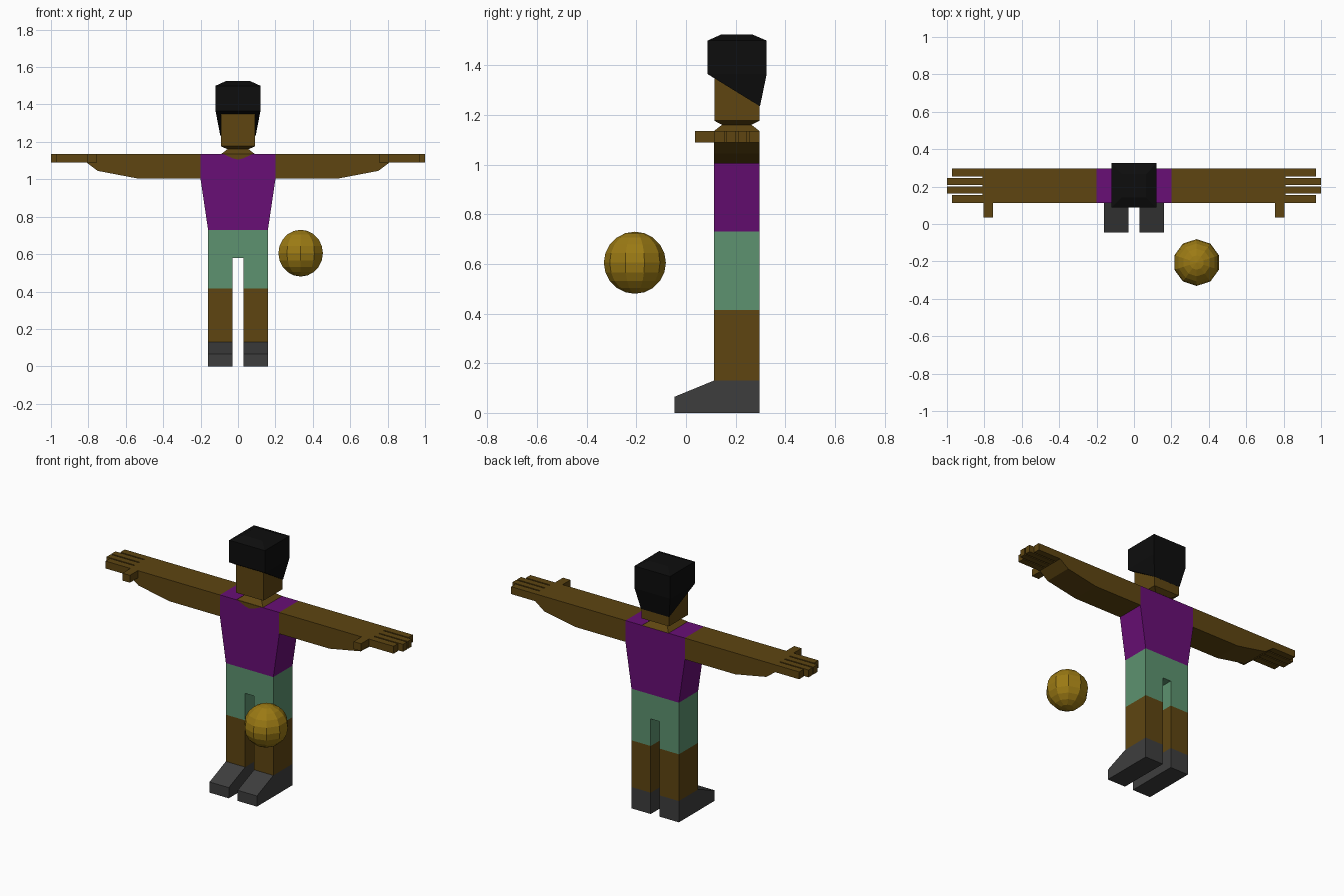
import bpy, bmesh, math

if "Cube" in bpy.data.objects:
    bpy.data.objects.remove(bpy.data.objects["Cube"])


def material(name, rgb):
    m = bpy.data.materials.new(name)
    m.diffuse_color = (*rgb, 1)
    m.use_nodes = True
    m.node_tree.nodes["Principled BSDF"].inputs["Base Color"].default_value = m.diffuse_color
    return m


SKIN = material("brown_skin", (0.112, 0.060, 0.0056))
SHIRT = material("purple_cloth", (0.140, 0.0045, 0.180))
SHORTS = material("green_cloth", (0.110, 0.290, 0.160))
SHOE = material("dark_grey", (0.048, 0.048, 0.048))
HAIR = material("black_hair", (0.004, 0.004, 0.004))
BALL = material("gold_ball", (0.330, 0.195, 0.007))

Y0, Y1 = 0.112, 0.297   # front and back of the body
YM = (Y0 + Y1) / 2


def finish(name, bm, mat):
    bmesh.ops.recalc_face_normals(bm, faces=bm.faces)
    me = bpy.data.meshes.new(name)
    bm.to_mesh(me)
    bm.free()
    me.materials.append(mat)
    ob = bpy.data.objects.new(name, me)
    bpy.context.collection.objects.link(ob)
    return ob


def prism(name, profile, axis, lo, hi, mat):
    """Extrude a 2D profile, (x, z) along y or (y, z) along x."""
    bm = bmesh.new()
    if axis == 'y':
        verts = [bm.verts.new((a, lo, b)) for a, b in profile]
        step = (0, hi - lo, 0)
    else:
        verts = [bm.verts.new((lo, a, b)) for a, b in profile]
        step = (hi - lo, 0, 0)
    face = bm.faces.new(verts)
    ext = bmesh.ops.extrude_face_region(bm, geom=[face])
    moved = [g for g in ext["geom"] if isinstance(g, bmesh.types.BMVert)]
    bmesh.ops.translate(bm, verts=moved, vec=step)
    return finish(name, bm, mat)


def box(name, x, y, z, mat):
    return prism(name, [(x[0], z[0]), (x[1], z[0]), (x[1], z[1]), (x[0], z[1])],
                 'y', y[0], y[1], mat)


def loft(name, levels, mat):
    """Stack rectangles given as (half width, y front, y back, z front, z back)."""
    bm = bmesh.new()
    rings = []
    for w, a, b, za, zb in levels:
        rings.append([bm.verts.new(p) for p in
                      ((-w, a, za), (w, a, za), (w, b, zb), (-w, b, zb))])
    bm.faces.new(rings[0])
    bm.faces.new(rings[-1])
    for r, s in zip(rings, rings[1:]):
        for i in range(4):
            j = (i + 1) % 4
            bm.faces.new((r[i], r[j], s[j], s[i]))
    return finish(name, bm, mat)


def mirrored(profile, s):
    return [(s * a, b) for a, b in profile]


# Torso with a shallow neckline plate
prism("shirt", [(-0.16, 0.73), (0.16, 0.73), (0.2, 1.0), (0.2, 1.135),
                (-0.2, 1.135), (-0.2, 1.0)], 'y', Y0, Y1, SHIRT)
prism("neckline", [(-0.08, 1.136), (-0.03, 1.113), (0, 1.105), (0.03, 1.113),
                   (0.08, 1.136)], 'y', Y0 - 0.002, Y0 + 0.004, SKIN)

# Shorts in one piece with the gap between the legs
prism("shorts", [(-0.16, 0.415), (-0.03, 0.415), (-0.03, 0.58), (0.03, 0.58),
                 (0.03, 0.415), (0.16, 0.415), (0.16, 0.73), (-0.16, 0.73)],
      'y', Y0, Y1, SHORTS)

# Neck and head
loft("neck", [(0.09, Y0, Y1, 1.135, 1.135),
              (0.055, 0.147, 0.262, 1.162, 1.162)], SKIN)
loft("head", [(0.055, 0.147, 0.262, 1.16, 1.16),
              (0.092, Y0 + 0.002, Y1 - 0.001, 1.177, 1.177),
              (0.092, Y0 + 0.002, Y1 - 0.001, 1.40, 1.40)], SKIN)

# Hair: convex block slanting down to the nape
bm = bmesh.new()
for s in (-1, 1):
    for x, y, z in ((0.12, 0.087, 1.365), (0.12, 0.325, 1.365),
                    (0.095, 0.298, 1.235), (0.12, 0.087, 1.50),
                    (0.12, 0.325, 1.50), (0.065, 0.143, 1.525),
                    (0.065, 0.266, 1.525)):
        bm.verts.new((s * x, y, z))
bmesh.ops.convex_hull(bm, input=bm.verts)
bmesh.ops.dissolve_limit(bm, angle_limit=0.01, verts=bm.verts, edges=bm.edges)
finish("hair", bm, HAIR)

# Limbs on both sides
arm = [(0.2, 1.005), (0.54, 1.005), (0.75, 1.045), (0.81, 1.09),
       (0.81, 1.135), (0.2, 1.135)]
shoe = [(Y1, 0), (-0.046, 0), (-0.046, 0.065), (Y0, 0.13), (Y1, 0.13)]
pitch = (Y1 - Y0) / 4
for side, s in (("left", 1), ("right", -1)):
    prism(side + "_arm", mirrored(arm, s), 'y', Y0, Y1, SKIN)
    box(side + "_thumb", (s * 0.755, s * 0.805), (0.036, Y0 + 0.01),
        (1.09, 1.135), SKIN)
    for i, tip in enumerate((0.972, 1.0, 1.0, 0.972)):
        a = Y0 + i * pitch + (0.004 if i else 0)
        b = Y0 + (i + 1) * pitch - (0.004 if i < 3 else 0)
        box(f"{side}_finger_{i + 1}", (s * 0.80, s * tip), (a, b),
            (1.09, 1.135), SKIN)
    box(side + "_leg", (s * 0.03, s * 0.16), (Y0, Y1), (0.13, 0.415), SKIN)
    prism(side + "_shoe", shoe, 'x', s * 0.03, s * 0.16, SHOE)

# Ball floating in front
bm = bmesh.new()
bmesh.ops.create_uvsphere(bm, u_segments=10, v_segments=10, radius=0.125)
bmesh.ops.translate(bm, verts=bm.verts, vec=(0.335, -0.206, 0.605))
finish("ball", bm, BALL)
